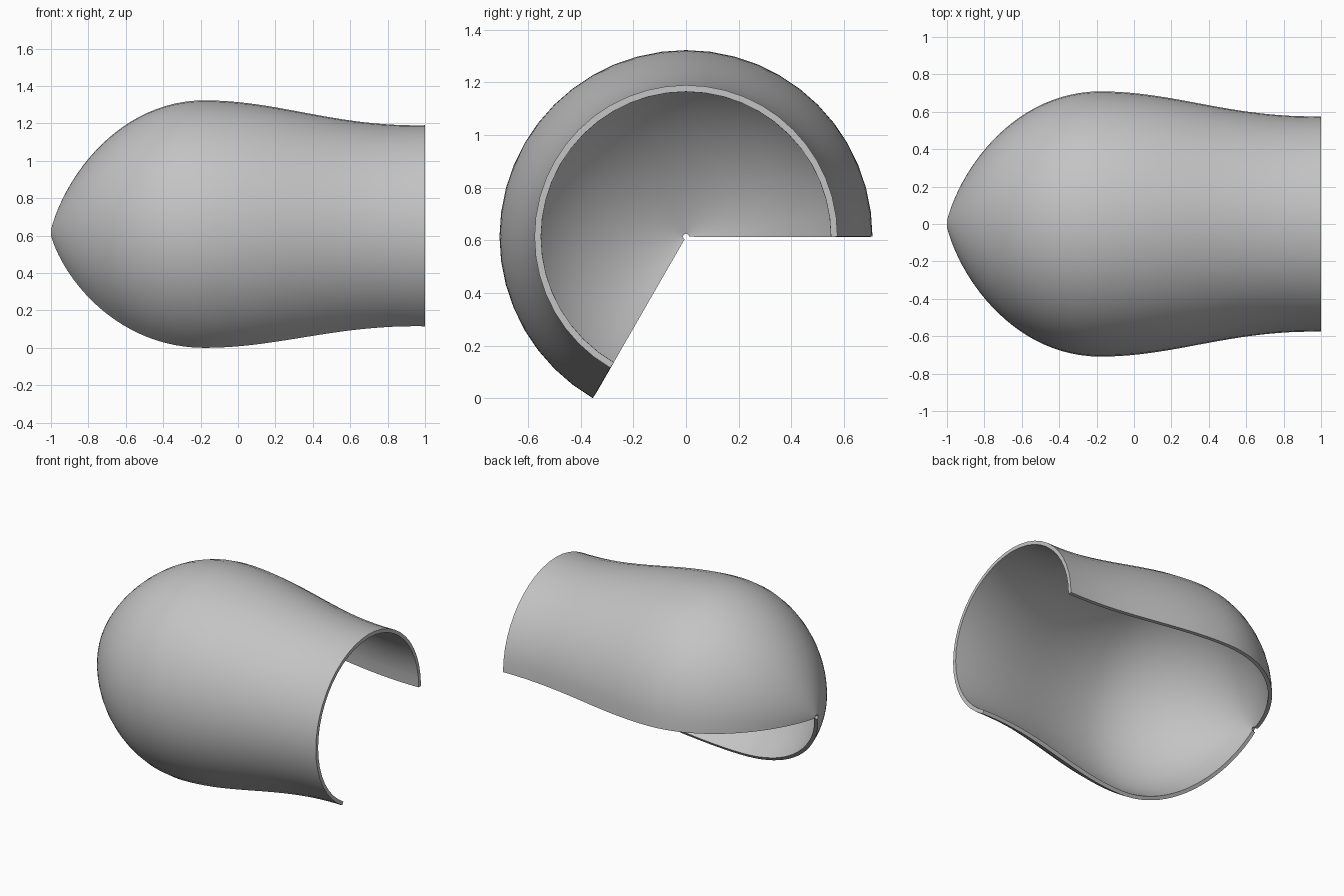
import bpy
import bmesh
from math import sin, cos, radians
from mathutils import Vector
from mathutils.geometry import interpolate_bezier

cube = bpy.data.objects.get("Cube")
if cube:
    bpy.data.objects.remove(cube, do_unlink=True)

# Plain grey material
grey = bpy.data.materials.new("light_grey")
grey.use_nodes = True
colour = (0.55, 0.55, 0.55, 1)
grey.diffuse_color = colour
grey.node_tree.nodes["Principled BSDF"].inputs["Base Color"].default_value = colour

# Outer profile as (x, radius): pointed closed end, wide belly, narrow open end
MAX_R = 0.709
SWEEP = 240
STEPS = 32
bulb = [(-1, 0.018), (-0.92, 0.32), (-0.62, MAX_R), (-0.18, MAX_R)]
neck = [(-0.18, MAX_R), (0.22, MAX_R), (0.52, 0.566), (1, 0.576)]


def curve(points, count):
    return interpolate_bezier(*[Vector((x, r, 0)) for x, r in points], count)


profile = curve(bulb, 25) + curve(neck, 25)[1:]
axis_z = MAX_R * sin(radians(SWEEP - 180))

# Sweep the profile part of the way round the x axis
bm = bmesh.new()
rows = []
for p in profile:
    angles = [radians(SWEEP * j / STEPS) for j in range(STEPS + 1)]
    rows.append([bm.verts.new((p.x, p.y * cos(a), axis_z + p.y * sin(a))) for a in angles])
for low, high in zip(rows, rows[1:]):
    for j in range(STEPS):
        bm.faces.new((low[j], low[j + 1], high[j + 1], high[j]))
mesh = bpy.data.meshes.new("curved_shell")
bm.to_mesh(mesh)
bm.free()
mesh.materials.append(grey)
shell = bpy.data.objects.new("curved_shell", mesh)
bpy.context.collection.objects.link(shell)

# Wall thickness grows inwards
wall = shell.modifiers.new("wall", "SOLIDIFY")
wall.thickness = 0.025
wall.offset = -1

# Smooth surface with crisp rims
bpy.context.view_layer.objects.active = shell
shell.select_set(True)
bpy.ops.object.modifier_apply(modifier="wall")
bpy.ops.object.shade_smooth_by_angle(angle=radians(30))
